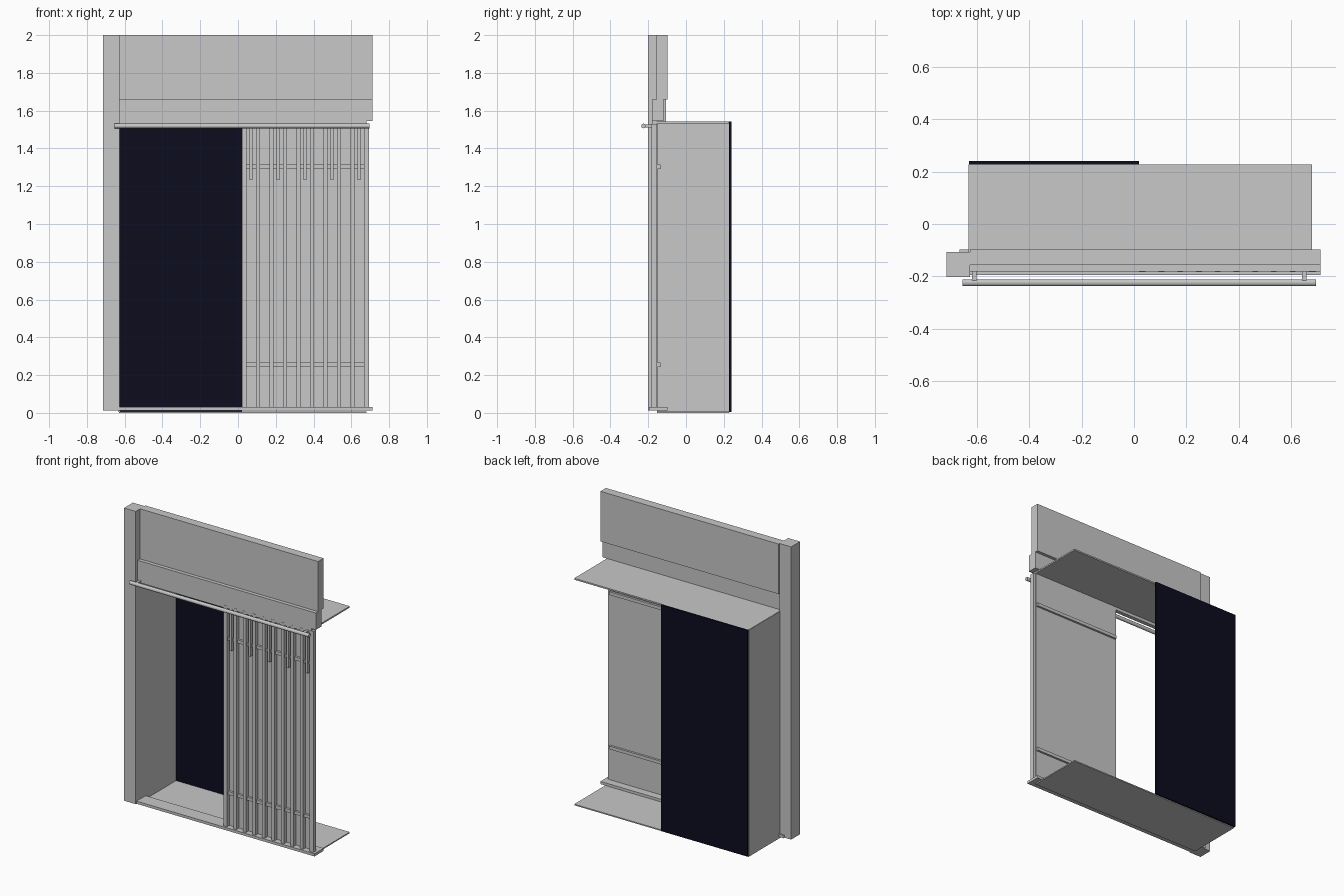
import bpy, math

if "Cube" in bpy.data.objects:
    bpy.data.objects.remove(bpy.data.objects["Cube"])


def material(name, rgb):
    m = bpy.data.materials.new(name)
    m.diffuse_color = (*rgb, 1)
    m.use_nodes = True
    m.node_tree.nodes["Principled BSDF"].inputs["Base Color"].default_value = m.diffuse_color
    return m


GREY = material("light_grey", (0.58, 0.58, 0.58))
NAVY = material("dark_navy", (0.0037, 0.0037, 0.0137))


def box(name, x0, x1, y0, y1, z0, z1, mat=GREY):
    """Axis-aligned box given by its limits."""
    bpy.ops.mesh.primitive_cube_add(
        size=1, location=((x0 + x1) / 2, (y0 + y1) / 2, (z0 + z1) / 2))
    ob = bpy.context.object
    ob.name = name
    ob.scale = (x1 - x0, y1 - y0, z1 - z0)
    bpy.ops.object.transform_apply(location=False, rotation=False, scale=True)
    ob.data.materials.append(mat)
    return ob


# Corner post, header and sill
box("corner_post", -0.715, -0.627, -0.202, -0.107, 0.012, 2.0)
box("header_panel", -0.627, 0.711, -0.156, -0.097, 1.66, 2.0)
box("header_rail", -0.627, 0.711, -0.181, -0.118, 1.545, 1.66)
box("sill", -0.667, 0.711, -0.195, -0.097, 0.012, 0.03)
box("lintel", -0.627, 0.68, -0.181, -0.153, 1.512, 1.545)

# Alcove: floor, ceiling, left wall and dark back panel
box("floor", -0.63, 0.68, -0.153, 0.228, 0.0, 0.008)
box("ceiling", -0.63, 0.68, -0.153, 0.228, 1.532, 1.542)
box("left_wall", -0.632, -0.625, -0.153, 0.228, 0.004, 1.54)
box("dark_back_panel", -0.63, 0.02, 0.228, 0.24, 0.006, 1.542, NAVY)

# Lattice screen: ten slats, the end ones wider
PITCH, FIRST = 0.0715, 0.0335
for i in range(10):
    x = FIRST + i * PITCH
    left = 0.0135 if i == 0 else 0.0108
    right = 0.0175 if i == 9 else 0.0108
    box(f"lattice_slat_{i + 1}", x - left, x + right, -0.183, -0.153, 0.03, 1.53)
box("lattice_backing", 0.02, 0.68, -0.155, -0.15, 0.03, 1.53)
for name, z in (("lower", 0.255), ("upper", 1.303)):
    box(f"lattice_{name}_bar", 0.03, 0.675, -0.17, -0.136, z - 0.011, z + 0.011)

# Short strips in every second gap of the lattice
for i in range(5):
    x = FIRST + (2 * i + 0.5) * PITCH
    box(f"short_strip_{i + 1}", x - 0.008, x + 0.008, -0.181, -0.155, 1.232, 1.53)

# Hanging rod on two brackets
bpy.ops.mesh.primitive_cylinder_add(
    vertices=12, radius=0.0125, depth=1.35, location=(0.02, -0.224, 1.519),
    rotation=(0, math.pi / 2, 0))
rod = bpy.context.object
rod.name = "hanging_rod"
rod.data.materials.append(GREY)
for name, x in (("left", -0.61), ("right", 0.65)):
    box(f"{name}_rod_bracket", x - 0.009, x + 0.009, -0.222, -0.178, 1.51, 1.528)
